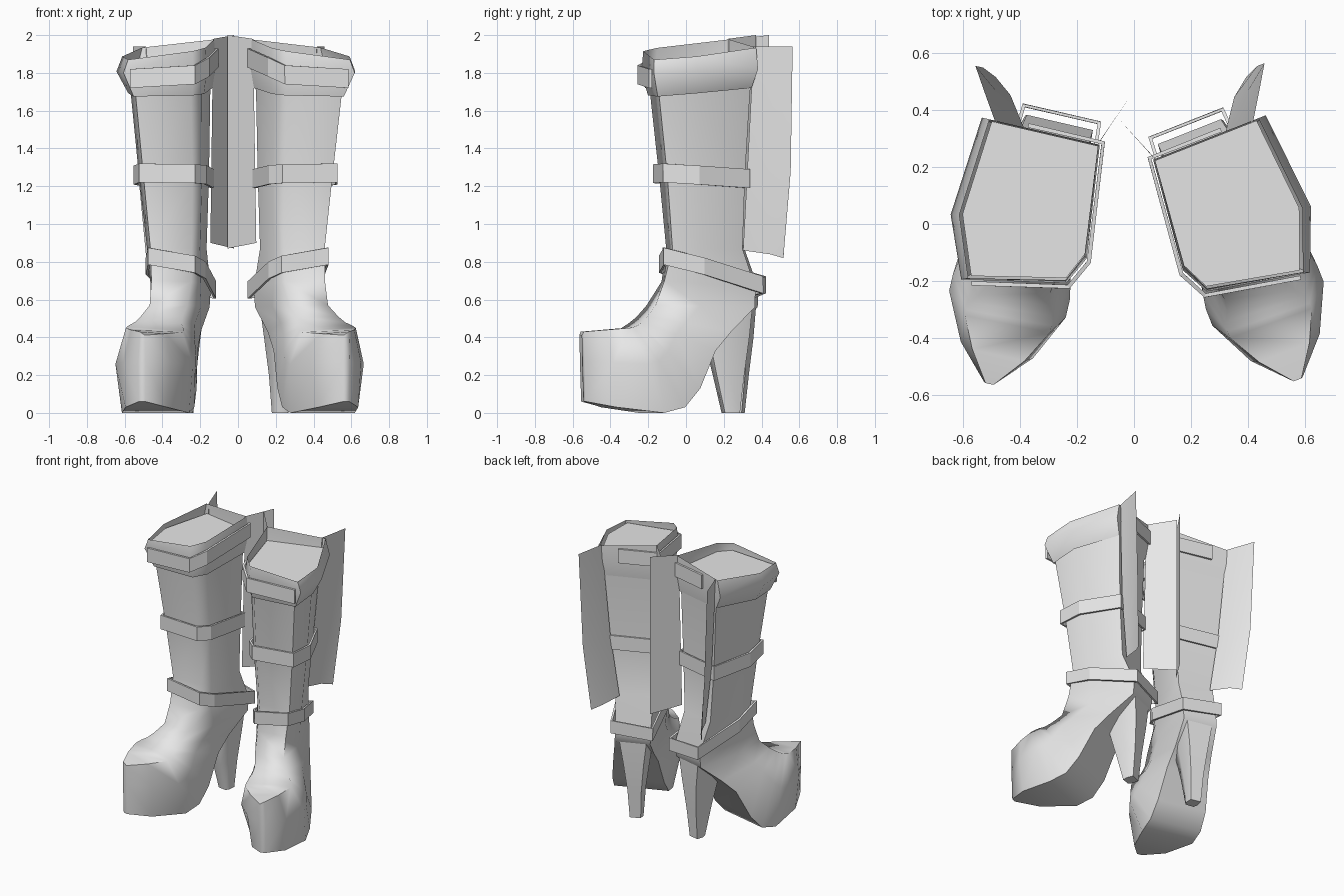
import bpy, bmesh, math
from mathutils import Matrix, Vector

if "Cube" in bpy.data.objects:
    bpy.data.objects.remove(bpy.data.objects["Cube"], do_unlink=True)

# One plain light grey material
grey = bpy.data.materials.new("light grey")
grey.use_nodes = True
colour = (0.8, 0.8, 0.8, 1)
grey.diffuse_color = colour
grey.node_tree.nodes["Principled BSDF"].inputs["Base Color"].default_value = colour

# Six-sided sections: x across the boot, y from front/top (-1) to back/sole (+1)
LEG = [(-.88, 1), (.82, 1), (1, -.4), (.8, -.75), (-.65, -1), (-1, -.25)]
FOOT = [(-.94, 1), (.8, 1), (1, -.15), (.8, -.9), (-.65, -1), (-1, -.15)]


def ring(section, cx, half, py, pz, qy, qz, lean=0.0):
    """Section between a back/sole point p and a front/top point q."""
    pts = []
    for sx, sy in section:
        t = (1 - sy) / 2
        x = cx + sx * half
        pts.append(Vector((x, py + (qy - py) * t, pz + (qz - pz) * t + lean * x)))
    return pts


def build(name, place, rows, closed=True, caps=(False, False), angle=None):
    """Skin rows of points, then place the part on its side of the model."""
    bm = bmesh.new()
    vs = [[bm.verts.new(p) for p in row] for row in rows]
    n = len(rows[0])
    for a, b in zip(vs, vs[1:]):
        for i in range(n if closed else n - 1):
            j = (i + 1) % n
            bm.faces.new((a[i], a[j], b[j], b[i]))
    if caps[0]:
        bm.faces.new(vs[0])
    if caps[1]:
        bm.faces.new(vs[-1])
    bm.transform(place)
    bmesh.ops.recalc_face_normals(bm, faces=bm.faces)
    me = bpy.data.meshes.new(name)
    bm.to_mesh(me)
    bm.free()
    me.materials.append(grey)
    ob = bpy.data.objects.new(name, me)
    bpy.context.collection.objects.link(ob)
    if angle:
        bpy.ops.object.select_all(action="DESELECT")
        ob.select_set(True)
        bpy.context.view_layer.objects.active = ob
        bpy.ops.object.shade_smooth_by_angle(angle=math.radians(angle))
    return ob


def band(name, place, pts, height, closed=True):
    """Flat-faced strap following a path of points."""
    up = Vector((0, 0, height / 2))
    pts = [Vector(p) for p in pts]
    ob = build(name, place, [[p - up for p in pts], [p + up for p in pts]], closed)
    mod = ob.modifiers.new("thickness", "SOLIDIFY")
    mod.thickness = .015
    mod.offset = 0


# Shaft, ankle, instep and platform toe in one skin, closed below the rim
SHAFT = [
    (-.03, .225, .235, 1.875, -.31, 1.86, .03),
    (-.025, .198, .22, 1.70, -.28, 1.69),
    (-.01, .175, .205, 1.25, -.22, 1.25),
    (.0, .147, .205, .87, -.18, .87),
    (.01, .14, .285, .66, -.22, .70),
]
SHOE = [
    (.01, .137, .28, .56, -.27, .57),
    (-.015, .152, .13, .43, -.33, .51),
    (-.025, .172, .03, .33, -.37, .48),
    (-.03, .2, -.07, .13, -.40, .465),
    (-.03, .21, -.16, .03, -.43, .455),
    (-.03, .21, -.28, .0, -.45, .45),
    (-.03, .13, -.52, .03, -.56, .44),
    (-.03, .02, -.655, .06, -.665, .43),
]
HEEL = [
    (.01, .11, .28, .60, .08, .60),
    (.01, .078, .27, .40, .05, .40),
    (.01, .053, .25, .20, .10, .20),
    (.01, .042, .23, .0, .15, .0),
]
CUFF = [
    (-.035, .23, .24, 1.96, -.32, 1.89, .11),
    (-.045, .25, .24, 1.82, -.33, 1.80),
    (-.025, .21, .225, 1.72, -.29, 1.675),
]


def boot(side, place):
    body = [ring(LEG, *r) for r in SHAFT] + [ring(FOOT, *r) for r in SHOE]
    build(side + "_boot_body", place, body, caps=(True, True), angle=75)
    build(side + "_heel", place, [ring(FOOT, *r) for r in HEEL], caps=(False, True), angle=75)
    build(side + "_cuff", place, [ring(LEG, *r) for r in CUFF], angle=60)
    # Straps round the calf and ankle, and a partial one over the cuff
    band(side + "_calf_strap", place, ring(LEG, -.01, .195, .22, 1.24, -.245, 1.27), .1)
    band(side + "_ankle_strap", place, ring(LEG, .01, .16, .315, .665, -.225, .82, -.1), .09)
    band(side + "_cuff_strap", place,
         [(-.17, -.335, 1.77), (.165, -.27, 1.79), (.215, -.17, 1.83),
          (.17, .25, 1.88), (-.1, .25, 1.88)], .1, closed=False)
    # Thin fins standing out behind the shaft
    build(side + "_outer_fin", place,
          [[(-.10, .22, .86), (-.185, .34, .84), (-.25, .39, .82)],
           [(-.16, .22, 1.28), (-.24, .345, 1.28), (-.30, .412, 1.28)],
           [(-.215, .235, 1.94), (-.27, .32, 1.94), (-.328, .412, 1.94)]],
          closed=False, angle=30)
    build(side + "_inner_fin", place,
          [[(.14, .21, .90), (.221, .42, .87)], [(.15, .23, 1.98), (.221, .42, 2.0)]],
          closed=False)


# The two boots are mirrored, the left one turned out a little more
boot("right", Matrix.Translation((-.33, .08, 0)) @ Matrix.Rotation(math.radians(-13), 4, "Z"))
boot("left", Matrix.Translation((.304, .061, 0)) @ Matrix.Rotation(math.radians(21.5), 4, "Z")
     @ Matrix.Scale(-1, 4, (1, 0, 0)))
